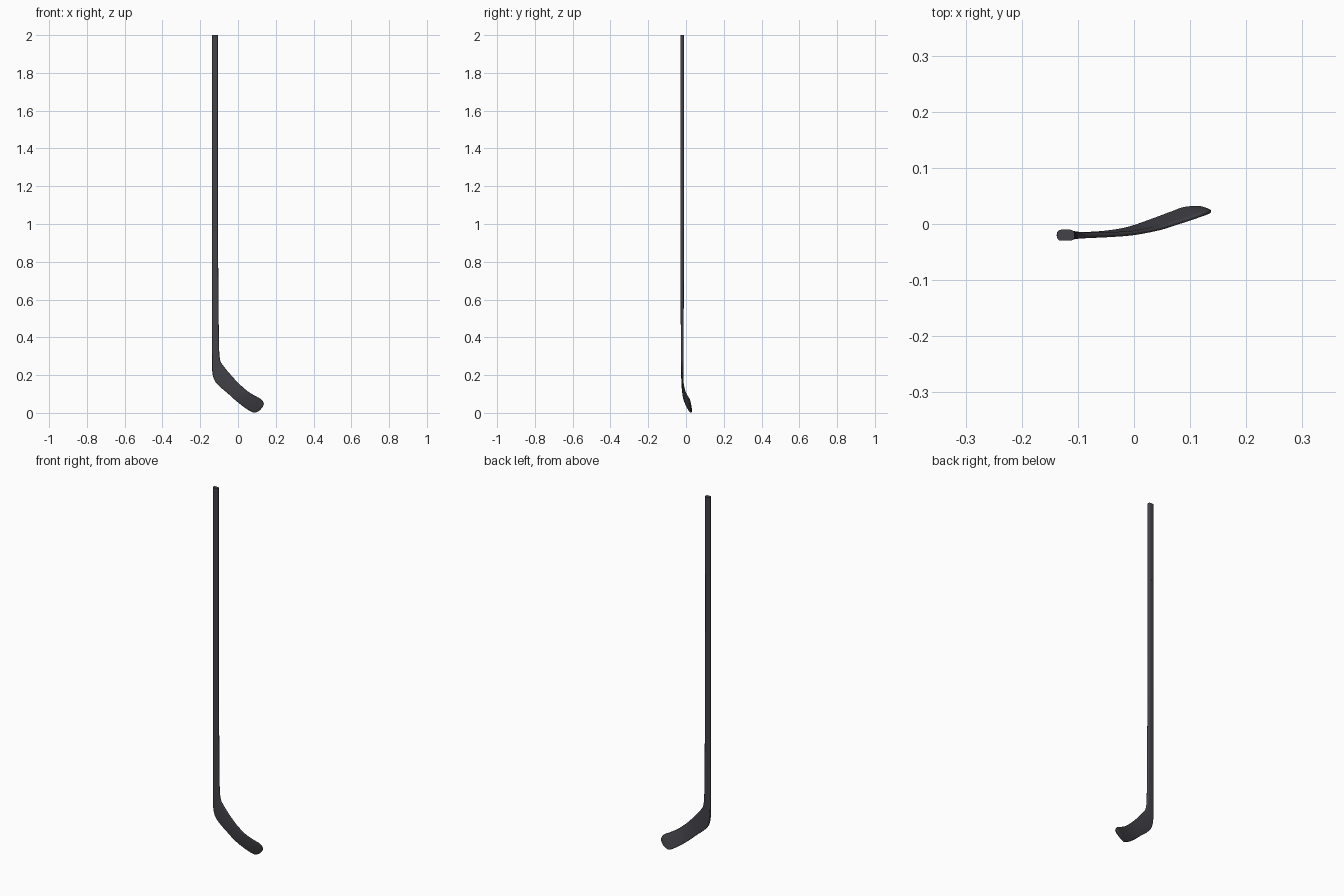
import bpy, bmesh, math
from mathutils import Vector

if "Cube" in bpy.data.objects:
    bpy.data.objects.remove(bpy.data.objects["Cube"])

dark = bpy.data.materials.new("dark_grey")
dark.diffuse_color = (0.055, 0.055, 0.065, 1)
dark.use_nodes = True
dark.node_tree.nodes["Principled BSDF"].inputs["Base Color"].default_value = dark.diffuse_color


def section(lo, up, half_t, tangent):
    """Rounded rectangle spanning the two edge points."""
    w = (up - lo).normalized()
    n = w.cross(tangent).normalized()
    mid, a = (lo + up) / 2, (up - lo).length / 2
    r = min(0.0075, half_t * 0.95, a * 0.9)
    pts = []
    for k, (sx, sy) in enumerate([(1, 1), (-1, 1), (-1, -1), (1, -1)]):
        for i in range(6):
            ang = math.pi / 2 * (k + i / 5)
            pts.append(mid + w * (sx * (a - r) + r * math.cos(ang))
                       + n * (sy * (half_t - r) + r * math.sin(ang)))
    return pts


def loft(name, stations):
    """Skin sections along a list of (lower edge, upper edge, half thickness)."""
    mids = [(s[0] + s[1]) / 2 for s in stations]
    bm = bmesh.new()
    rings = []
    last = len(stations) - 1
    for i, (lo, up, t) in enumerate(stations):
        tan = mids[min(i + 1, last)] - mids[max(i - 1, 0)]
        rings.append([bm.verts.new(p) for p in section(lo, up, t, tan)])
    m = len(rings[0])
    for r0, r1 in zip(rings, rings[1:]):
        for j in range(m):
            bm.faces.new((r0[j], r0[(j + 1) % m], r1[(j + 1) % m], r1[j]))
    bm.faces.new(rings[0])
    bm.faces.new(rings[-1])
    bmesh.ops.recalc_face_normals(bm, faces=bm.faces)
    me = bpy.data.meshes.new(name)
    bm.to_mesh(me)
    bm.free()
    ob = bpy.data.objects.new(name, me)
    bpy.context.collection.objects.link(ob)
    me.materials.append(dark)
    bpy.context.view_layer.objects.active = ob
    ob.select_set(True)
    bpy.ops.object.shade_smooth_by_angle(angle=math.radians(40))
    ob.select_set(False)


def smooth(keys, steps):
    """Catmull-Rom interpolation of the key rows."""
    out = []
    for i in range(len(keys) - 1):
        rows = [keys[max(i - 1, 0)], keys[i], keys[i + 1], keys[min(i + 2, len(keys) - 1)]]
        for s in range(steps):
            u = s / steps
            out.append([0.5 * (2 * b + (c - a) * u + (2 * a - 5 * b + 4 * c - d) * u * u
                               + (3 * b - a - 3 * c + d) * u ** 3) for a, b, c, d in zip(*rows)])
    return out + [list(keys[-1])]


def stations(rows):
    return [(Vector((r[0], r[1], r[2])), Vector((r[3], r[4], r[5])), r[6]) for r in rows]


def level(z, right, half_t):
    return (-0.1375, -0.02, z, right, -0.02, z, half_t)


# grip: slightly thicker upper part of the shaft
loft("grip", stations([level(2.0, -0.106, 0.0098), level(1.57, -0.106, 0.0098)]))

# shaft tapering into the curved blade: lower edge xyz, upper edge xyz, half thickness
shaft = [level(1.575, -0.1068, 0.009), level(1.0, -0.1065, 0.009), level(0.7, -0.104, 0.0085)]
blade = [
    level(0.52, -0.1025, 0.008),
    level(0.40, -0.101, 0.0075),
    (-0.1375, -0.02, 0.29, -0.099, -0.02, 0.32, 0.007),
    (-0.1365, -0.02, 0.22, -0.093, -0.02, 0.275, 0.006),
    (-0.124, -0.020, 0.172, -0.076, -0.020, 0.247, 0.005),
    (-0.095, -0.019, 0.138, -0.044, -0.019, 0.208, 0.0045),
    (-0.055, -0.016, 0.104, 0.001, -0.016, 0.159, 0.004),
    (-0.013, -0.009, 0.066, 0.048, -0.007, 0.117, 0.004),
    (0.034, 0.007, 0.029, 0.080, 0.003, 0.096, 0.004),
    (0.066, 0.019, 0.009, 0.102, 0.010, 0.084, 0.004),
    (0.089, 0.027, 0.001, 0.119, 0.016, 0.075, 0.004),
    (0.115, 0.029, 0.014, 0.131, 0.020, 0.062, 0.0038),
    (0.131, 0.025, 0.032, 0.137, 0.022, 0.048, 0.003),
]
loft("shaft_and_blade", stations(shaft + smooth(blade, 5)))
